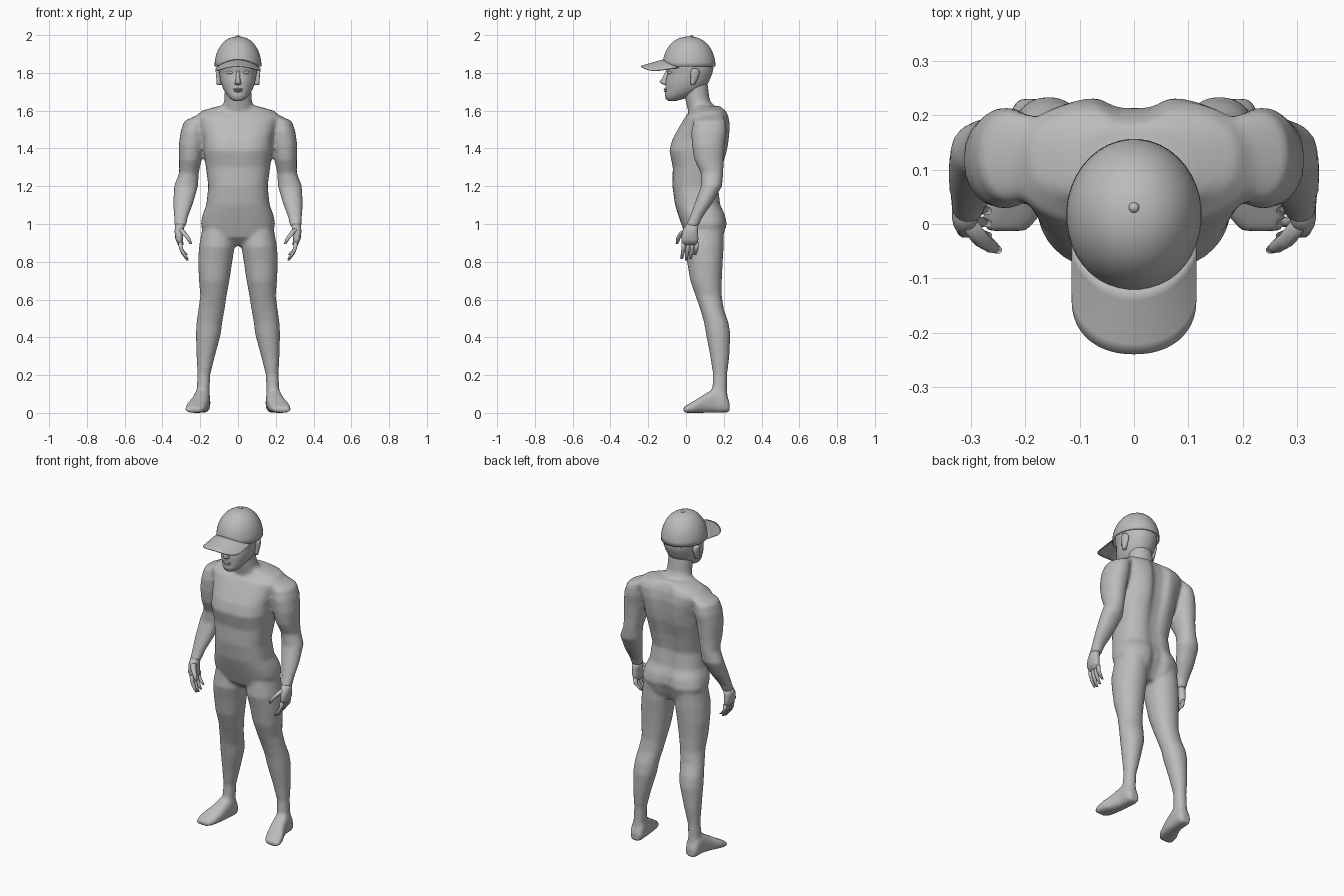
import bpy, bmesh, math
from mathutils import Vector

grey = bpy.data.materials.new("plain grey")
grey.diffuse_color = (0.5, 0.5, 0.5, 1)


def finish(bm, name, mirror=False):
    bmesh.ops.recalc_face_normals(bm, faces=bm.faces)
    me = bpy.data.meshes.new(name)
    bm.to_mesh(me)
    bm.free()
    me.materials.append(grey)
    me.shade_smooth()
    ob = bpy.data.objects.new(name, me)
    bpy.context.collection.objects.link(ob)
    if mirror:
        ob.modifiers.new("mirror", 'MIRROR').use_mirror_merge = False
    return ob


def spow(v, p):
    return math.copysign(abs(v) ** p, v)


def oval(c, a, b, power=2.0, n=16):
    """Ring around c spanned by the half-axis vectors a and b."""
    out = []
    for i in range(n):
        t = 2 * math.pi * (i + 0.5) / n
        out.append(Vector(c) + Vector(a) * spow(math.cos(t), 2 / power) + Vector(b) * spow(math.sin(t), 2 / power))
    return out


def loft(bm, rings):
    vs = [[bm.verts.new(p) for p in r] for r in rings]
    n = len(vs[0])
    for lo, hi in zip(vs, vs[1:]):
        for i in range(n):
            bm.faces.new((lo[i], lo[(i + 1) % n], hi[(i + 1) % n], hi[i]))
    bm.faces.new(vs[0])
    bm.faces.new(vs[-1])


def blob(bm, c, size, seg=12):
    vs = bmesh.ops.create_uvsphere(bm, u_segments=seg, v_segments=8, radius=1)["verts"]
    for v in vs:
        v.co = Vector((v.co.x * size[0], v.co.y * size[1], v.co.z * size[2])) + Vector(c)


# --- body: torso, neck, legs, feet and arms fused into one skin ---
bm = bmesh.new()
# height, half width, front y, back y, depth of back groove
torso = [(.885, .07, .05, .15, .0), (.93, .18, .0, .2, .04), (1.0, .197, -.025, .222, .035),
         (1.05, .187, -.042, .212, .025), (1.1, .168, -.058, .187, .015), (1.2, .157, -.072, .175, .015),
         (1.3, .17, -.07, .197, .025), (1.39, .182, -.092, .225, .035), (1.45, .185, -.075, .235, .04),
         (1.52, .205, -.035, .238, .04), (1.57, .225, -.005, .23, .04), (1.6, .19, .03, .215, .03),
         (1.625, .10, .03, .18, .0)]
rings = []
for z, w, f, b, g in torso:
    ring = oval((0, (f + b) / 2, z), (w, 0, 0), (0, (b - f) / 2, 0), 2.6, 40)
    for p in ring:
        if p.y > (f + b) / 2:
            p.y -= g * math.exp(-(p.x / .04) ** 2)
        elif z > 1.35:
            p.y += .012 * math.exp(-(p.x / .025) ** 2)
    rings.append(ring)
loft(bm, rings)

neck = [(1.56, .10, .02, .19), (1.62, .082, .005, .15), (1.66, .072, -.005, .125), (1.75, .07, -.02, .115)]
loft(bm, [oval((0, (f + b) / 2, z), (w, 0, 0), (0, (b - f) / 2, 0), 2, 20) for z, w, f, b in neck])

# height, inner x, outer x, front y, back y
leg = [(1.0, .03, .185, .0, .2), (.88, .017, .207, -.012, .2), (.8, .03, .212, .005, .195),
       (.7, .045, .207, .022, .19), (.62, .06, .2, .05, .19), (.55, .07, .21, .075, .2), (.48, .083, .22, .095, .225),
       (.42, .09, .223, .105, .235), (.3, .122, .22, .128, .23), (.2, .147, .215, .143, .218),
       (.12, .15, .22, .138, .218), (.05, .15, .222, .13, .225)]
# y, centre x, half width, height
foot = [(.23, .187, .028, .06), (.205, .187, .042, .11), (.15, .19, .042, .13), (.1, .2, .047, .1),
        (.05, .217, .055, .068), (.01, .228, .053, .045), (-.014, .235, .038, .03)]
# centre, half width, half depth
arm = [((.17, .125, 1.575), .05, .07), ((.225, .125, 1.545), .06, .085), ((.236, .122, 1.49), .068, .094),
       ((.246, .118, 1.42), .068, .088), ((.252, .122, 1.34), .06, .078), ((.26, .138, 1.27), .052, .06),
       ((.275, .135, 1.2), .064, .056), ((.29, .093, 1.11), .053, .047), ((.303, .05, 1.03), .036, .034),
       ((.306, .03, .985), .031, .035)]
for s in (-1, 1):
    loft(bm, [oval((s * (i + o) / 2, (f + b) / 2, z), (s * (o - i) / 2, 0, 0), (0, (b - f) / 2, 0), 2.1, 20)
              for z, i, o, f, b in leg])
    loft(bm, [oval((s * x, y, h / 2), (w, 0, 0), (0, 0, h / 2), 2.8, 20) for y, x, w, h in foot])
    loft(bm, [oval((s * c[0], c[1], c[2]), (w, 0, 0), (0, d, 0), 2.1, 20) for c, w, d in arm])
body = finish(bm, "body")
fuse = body.modifiers.new("fuse", 'REMESH')
fuse.mode = 'VOXEL'
fuse.voxel_size = .01
fuse.use_smooth_shade = True
relax = body.modifiers.new("relax", 'SMOOTH')
relax.factor, relax.iterations = .5, 6

# --- hands: palm, four curled fingers and a thumb ---
bm = bmesh.new()
palm = [((.307, .032, 1.0), .026, .03), ((.312, .022, .96), .024, .042), ((.312, .02, .92), .02, .046),
        ((.303, .022, .89), .015, .042)]
loft(bm, [oval(c, (w, 0, 0), (0, d, 0), 2.3) for c, w, d in palm])
for k in range(4):
    y = -.012 + k * .023
    tip = (.815, .808, .815, .835)[k]
    path = [(.306, y, .905), (.302, y - .002, .87), (.288, y - .006, (.87 + tip) / 2), (.268, y - .01, tip)]
    loft(bm, [oval(c, (r, 0, 0), (0, r, 0), 2, 8) for c, r in zip(path, (.0115, .0115, .0105, .007))])
thumb = [((.303, .0, .975), .015), ((.285, -.025, .95), .016), ((.264, -.04, .925), .013), ((.25, -.048, .895), .007)]
loft(bm, [oval(c, (r, 0, 0), (0, r, 0), 2, 8) for c, r in thumb])
finish(bm, "hands", True)

# --- head: height, half width, front y, back y ---
bm = bmesh.new()
skull = [(1.652, .022, -.095, -.05), (1.663, .042, -.108, -.01), (1.685, .06, -.112, .04), (1.705, .074, -.108, .085),
         (1.73, .085, -.11, .11), (1.76, .094, -.107, .125), (1.79, .099, -.1, .138), (1.803, .101, -.099, .142),
         (1.825, .105, -.11, .146), (1.87, .105, -.108, .14), (1.93, .08, -.07, .1)]
loft(bm, [oval((0, (f + b) / 2, z), (w, 0, 0), (0, (b - f) / 2, 0), 2.1, 24) for z, w, f, b in skull])
finish(bm, "head")

# --- face parts ---
bm = bmesh.new()
nose = [(1.735, .01, -.113), (1.742, .019, -.128), (1.752, .016, -.14), (1.775, .011, -.124), (1.81, .009, -.108)]
loft(bm, [oval((0, (y - .09) / 2, z), (w, 0, 0), (0, (-.09 - y) / 2, 0), 2, 10) for z, w, y in nose])
finish(bm, "nose")

bm = bmesh.new()
blob(bm, (0, -.106, 1.713), (.026, .012, .006))
blob(bm, (0, -.106, 1.703), (.022, .011, .006))
finish(bm, "lips")

bm = bmesh.new()
blob(bm, (.04, -.08, 1.802), (.02, .018, .01))
finish(bm, "eyes", True)

bm = bmesh.new()
ear = [(1.735, .035, .008), (1.75, .038, .014), (1.78, .046, .021), (1.805, .049, .025), (1.822, .047, .014)]
loft(bm, [oval((.1 + (z - 1.735) * .08, y, z), (.011, .004, 0), (-.006, d, 0), 2, 12) for z, y, d in ear])
finish(bm, "ears", True)

# --- cap crown with a thin shell ---
bm = bmesh.new()
n = 40
rows = []
for k in range(11):
    a = math.radians(88) * k / 10
    rows.append([bm.verts.new(p) for p in oval((0, .016, 1.833 + .16 * math.sin(a)),
                (.125 * math.cos(a) ** .9, 0, 0), (0, .141 * math.cos(a) ** .9, 0), 2, n)])
for lo, hi in zip(rows, rows[1:]):
    for i in range(n):
        bm.faces.new((lo[i], lo[(i + 1) % n], hi[(i + 1) % n], hi[i]))
bm.faces.new(rows[-1])
shell = finish(bm, "cap_crown").modifiers.new("shell", 'SOLIDIFY')
shell.thickness = .005

bm = bmesh.new()
blob(bm, (0, .03, 1.991), (.01, .01, .009))
finish(bm, "cap_button")

# --- curved brim ---
bm = bmesh.new()
nu, nv = 24, 6
grid = []
for i in range(nu + 1):
    u = math.sin(math.pi / 2 * (2 * i / nu - 1))
    x = .115 * u
    back = .016 - .137 * math.sqrt(1 - (x / .125) ** 2)
    front = -.14 - .1 * max(0, 1 - abs(u) ** 2.2) ** (1 / 2.2)
    col = []
    for j in range(nv + 1):
        y = back + (front - back) * j / nv
        s = -y / .24
        z = (1.872 - .07 * (s - .5)) * (1 - u * u) + (1.835 - .035 * s) * u * u
        col.append(bm.verts.new((x, y, z)))
    grid.append(col)
for a, b in zip(grid, grid[1:]):
    for j in range(nv):
        bm.faces.new((a[j], a[j + 1], b[j + 1], b[j]))
brim = finish(bm, "cap_brim").modifiers.new("thickness", 'SOLIDIFY')
brim.thickness = .005
